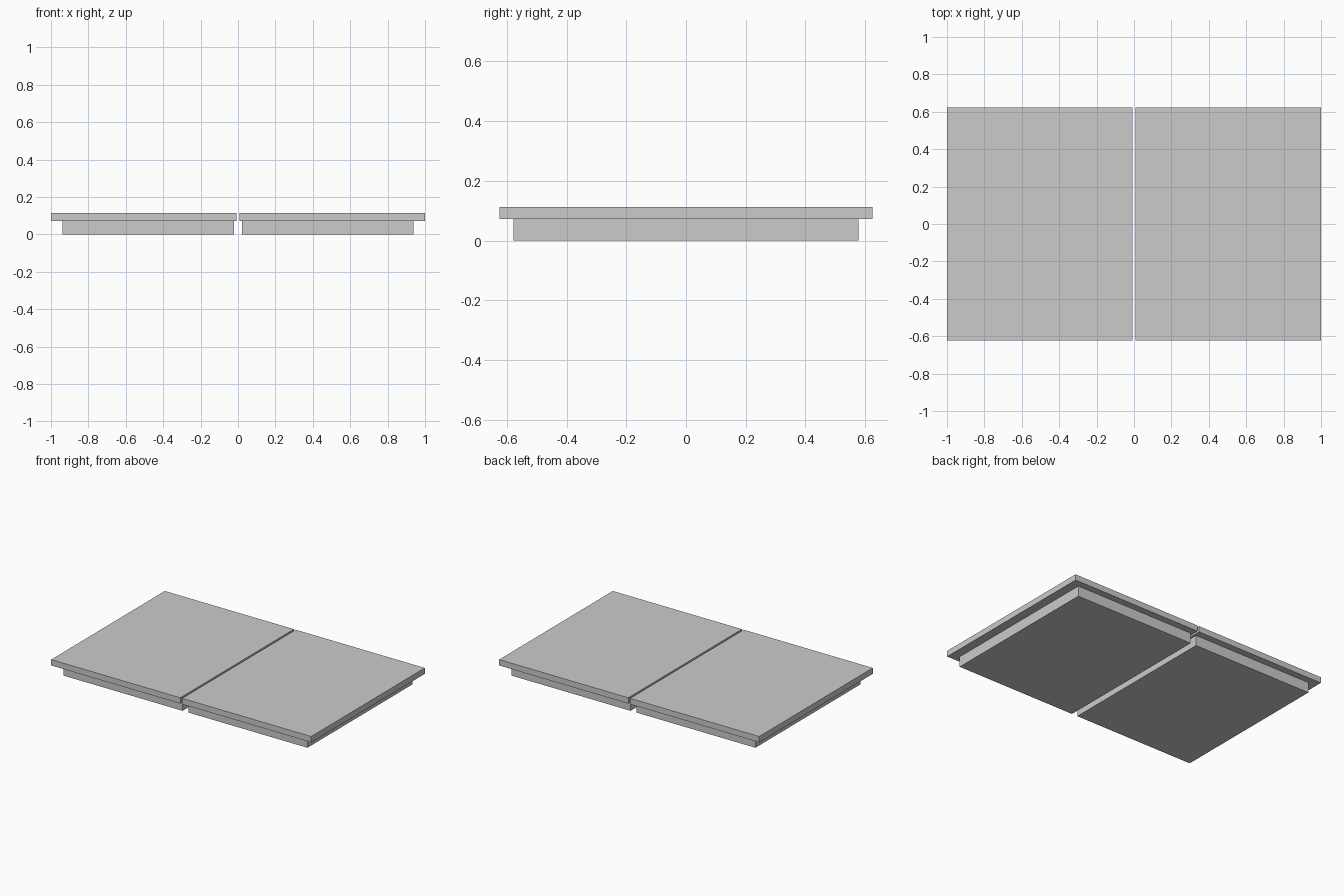
import bpy

if "Cube" in bpy.data.objects:
    bpy.data.objects.remove(bpy.data.objects["Cube"])


def box(name, x0, x1, half_y, z0, z1):
    bpy.ops.mesh.primitive_cube_add(size=1, location=((x0 + x1) / 2, 0, (z0 + z1) / 2))
    ob = bpy.context.object
    ob.name = name
    ob.scale = (x1 - x0, 2 * half_y, z1 - z0)
    bpy.ops.object.transform_apply(location=False, rotation=False, scale=True)
    return ob


# Two mirrored platforms separated by a narrow gap
for side, sign in (("left", -1), ("right", 1)):
    # Recessed plinth under each half
    x0, x1 = sorted((sign * 0.022, sign * 0.938))
    box(side + "_plinth", x0, x1, 0.577, 0.0, 0.072)
    # Overhanging top slab
    x0, x1 = sorted((sign * 0.007, sign * 1.0))
    box(side + "_top_slab", x0, x1, 0.624, 0.072, 0.113)
